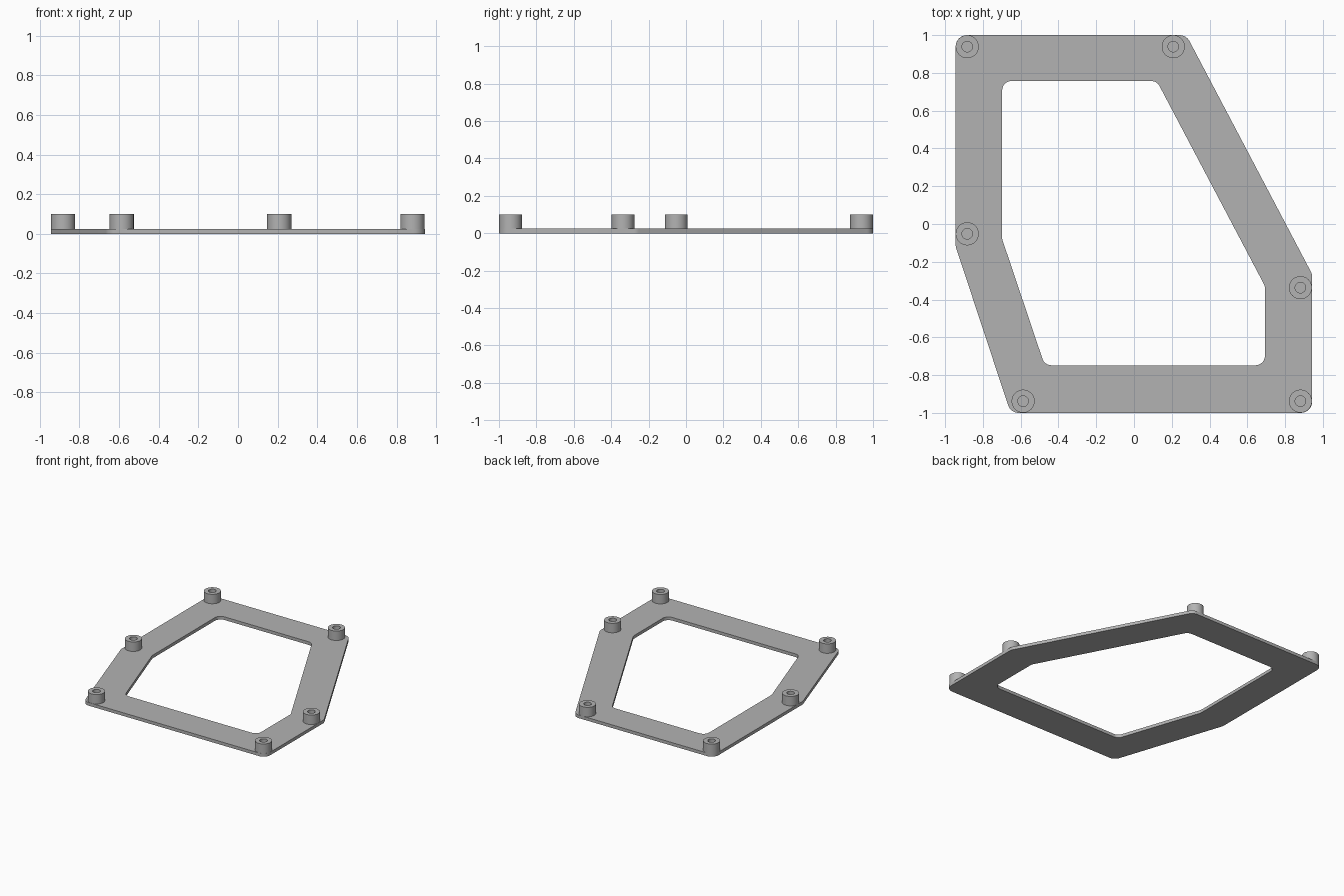
import bpy, bmesh, math
from mathutils import Vector

if "Cube" in bpy.data.objects:
    bpy.data.objects.remove(bpy.data.objects["Cube"])

THICK, TOP = 0.025, 0.1
BOSS_R, HOLE_R, SIDES = 0.061, 0.028, 48

grey = bpy.data.materials.new("Plain grey")
grey.use_nodes = True
colour = (0.45, 0.45, 0.45, 1)
grey.diffuse_color = colour
grey.node_tree.nodes["Principled BSDF"].inputs["Base Color"].default_value = colour


def finish(bm, name):
    bmesh.ops.recalc_face_normals(bm, faces=bm.faces)
    mesh = bpy.data.meshes.new(name)
    bm.to_mesh(mesh)
    bm.free()
    mesh.materials.append(grey)
    obj = bpy.data.objects.new(name, mesh)
    bpy.context.collection.objects.link(obj)
    bpy.ops.object.select_all(action="DESELECT")
    obj.select_set(True)
    bpy.context.view_layer.objects.active = obj
    bpy.ops.object.shade_smooth_by_angle(angle=math.radians(30))
    return obj


def rounded(corners, radius, steps=8):
    """Outline with every corner replaced by a tangent arc."""
    pts = [Vector(c) for c in corners]
    out = []
    for i, p in enumerate(pts):
        a = (pts[i - 1] - p).normalized()
        b = (pts[(i + 1) % len(pts)] - p).normalized()
        half = a.angle(b) / 2
        centre = p + (a + b).normalized() * radius / math.sin(half)
        reach = radius / math.tan(half)
        start, end = p + a * reach - centre, p + b * reach - centre
        sweep = math.pi - 2 * half
        for k in range(steps + 1):
            t = k / steps
            out.append(centre + (start * math.sin((1 - t) * sweep)
                                 + end * math.sin(t * sweep)) / math.sin(sweep))
    return out


def bridge(bm, loops, closed=False):
    """Join successive rings of equal length with quads."""
    rings = [[bm.verts.new(co) for co in loop] for loop in loops]
    if closed:
        rings.append(rings[0])
    for r, s in zip(rings, rings[1:]):
        for i in range(len(r)):
            bm.faces.new((r[i - 1], r[i], s[i], s[i - 1]))


# Flat frame plate with a matching opening
outer = rounded([(-0.944, 1), (0.277, 1), (0.943, -0.265),
                 (0.943, -1), (-0.653, -1), (-0.944, -0.12)], 0.06)
inner = rounded([(-0.698, 0.757), (0.121, 0.757), (0.693, -0.328),
                 (0.693, -0.748), (-0.473, -0.748), (-0.698, -0.08)], 0.05)
bm = bmesh.new()
bridge(bm, [[(p.x, p.y, z) for p in line] for line, z in
            ((outer, 0), (outer, THICK), (inner, THICK), (inner, 0))], closed=True)
finish(bm, "frame_plate")

# Hollow standoffs, with the plate as the floor of each hole
standoffs = {
    "back_right": (-0.883, 0.939), "back_left": (0.208, 0.939),
    "middle_right": (-0.883, -0.052), "middle_left": (0.881, -0.337),
    "front_left": (0.881, -0.938), "front_right": (-0.587, -0.938),
}
for place, (x, y) in standoffs.items():
    bm = bmesh.new()
    bridge(bm, [[(x + r * math.cos(math.tau * i / SIDES),
                  y + r * math.sin(math.tau * i / SIDES), z) for i in range(SIDES)]
                for r, z in ((BOSS_R, THICK), (BOSS_R, TOP), (HOLE_R, TOP), (HOLE_R, THICK))],
           closed=True)
    finish(bm, place + "_standoff")
